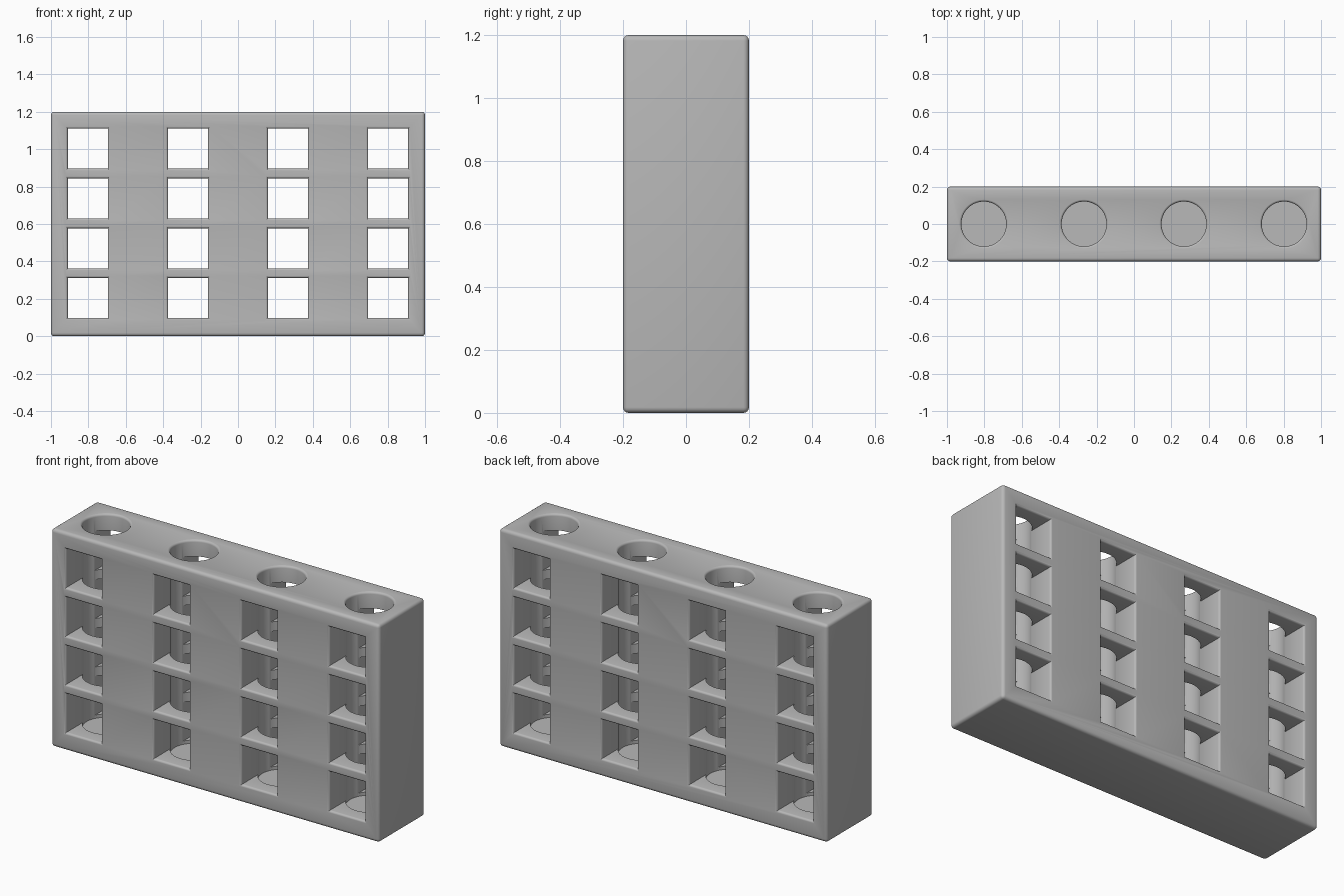
import bpy, bmesh, math
from mathutils import Vector

if "Cube" in bpy.data.objects:
    bpy.data.objects.remove(bpy.data.objects["Cube"])

W, D, H = 2.0, 0.4, 1.2
COLUMNS = [-0.803, -0.267, 0.267, 0.803]
ROWS = [0.205, 0.47, 0.737, 1.003]
ROUND = 0.012

grey = bpy.data.materials.new("plain grey")
grey.use_nodes = True
colour = (0.48, 0.48, 0.48, 1)
grey.diffuse_color = colour
grey.node_tree.nodes["Principled BSDF"].inputs["Base Color"].default_value = colour


def make_object(name, bm):
    mesh = bpy.data.meshes.new(name)
    bmesh.ops.recalc_face_normals(bm, faces=bm.faces)
    bm.to_mesh(mesh)
    bm.free()
    mesh.materials.append(grey)
    obj = bpy.data.objects.new(name, mesh)
    bpy.context.collection.objects.link(obj)
    return obj


def flare(reach):
    """Rounded lip of a hole as (distance from centre, widening) pairs."""
    r = ROUND
    steps = [(reach - r + r * math.sin(math.radians(a)), r * (1 - math.cos(math.radians(a))))
             for a in (0, 25, 50, 75)]
    return steps + [(reach + 0.3 * r, 2 * r)]


def loft(bm, rings):
    """Closed tube through rings of points."""
    loops = [[bm.verts.new(p) for p in ring] for ring in rings]
    n = len(loops[0])
    for a, b in zip(loops, loops[1:]):
        for i in range(n):
            j = (i + 1) % n
            bm.faces.new((a[i], a[j], b[j], b[i]))
    bm.faces.new(loops[0])
    bm.faces.new(loops[-1])


def square(x, y, z, half):
    return [(x + sx * half, y, z + sz * half)
            for sx, sz in ((-1, -1), (1, -1), (1, 1), (-1, 1))]


def circle(x, z, radius, n=64):
    return [(x + radius * math.cos(math.tau * i / n), radius * math.sin(math.tau * i / n), z)
            for i in range(n)]


# Solid block with rounded outer edges
bm = bmesh.new()
bmesh.ops.create_cube(bm, size=1)
bmesh.ops.scale(bm, vec=(W, D, H), verts=bm.verts)
bmesh.ops.translate(bm, vec=Vector((0, 0, H / 2)), verts=bm.verts)
bmesh.ops.bevel(bm, geom=bm.edges[:], offset=0.018, segments=4, profile=0.5, affect='EDGES')
block = make_object("rack_block", bm)

# Square windows running front to back
bm = bmesh.new()
lip = flare(D / 2)
sections = [(-d, w) for d, w in reversed(lip)] + lip
for x in COLUMNS:
    for z in ROWS:
        loft(bm, [square(x, y, z, 0.107 + w) for y, w in sections])
windows = make_object("window_cutter", bm)

# Round bores open at the top, with a closed floor
bm = bmesh.new()
for x in COLUMNS:
    rings = [circle(x, 0.08, 0.12)]
    rings += [circle(x, z, 0.12 + w) for z, w in flare(H)]
    loft(bm, rings)
bores = make_object("bore_cutter", bm)

for cutter in (windows, bores):
    mod = block.modifiers.new(cutter.name, 'BOOLEAN')
    mod.operation = 'DIFFERENCE'
    mod.solver = 'EXACT'
    mod.object = cutter
    cutter.hide_render = True

# Apply the cuts, then drop the cutters
bpy.ops.object.select_all(action='DESELECT')
block.select_set(True)
bpy.context.view_layer.objects.active = block
for mod in list(block.modifiers):
    bpy.ops.object.modifier_apply(modifier=mod.name)
for cutter in (windows, bores):
    bpy.data.objects.remove(cutter)
bpy.ops.object.shade_smooth_by_angle(angle=math.radians(35))
